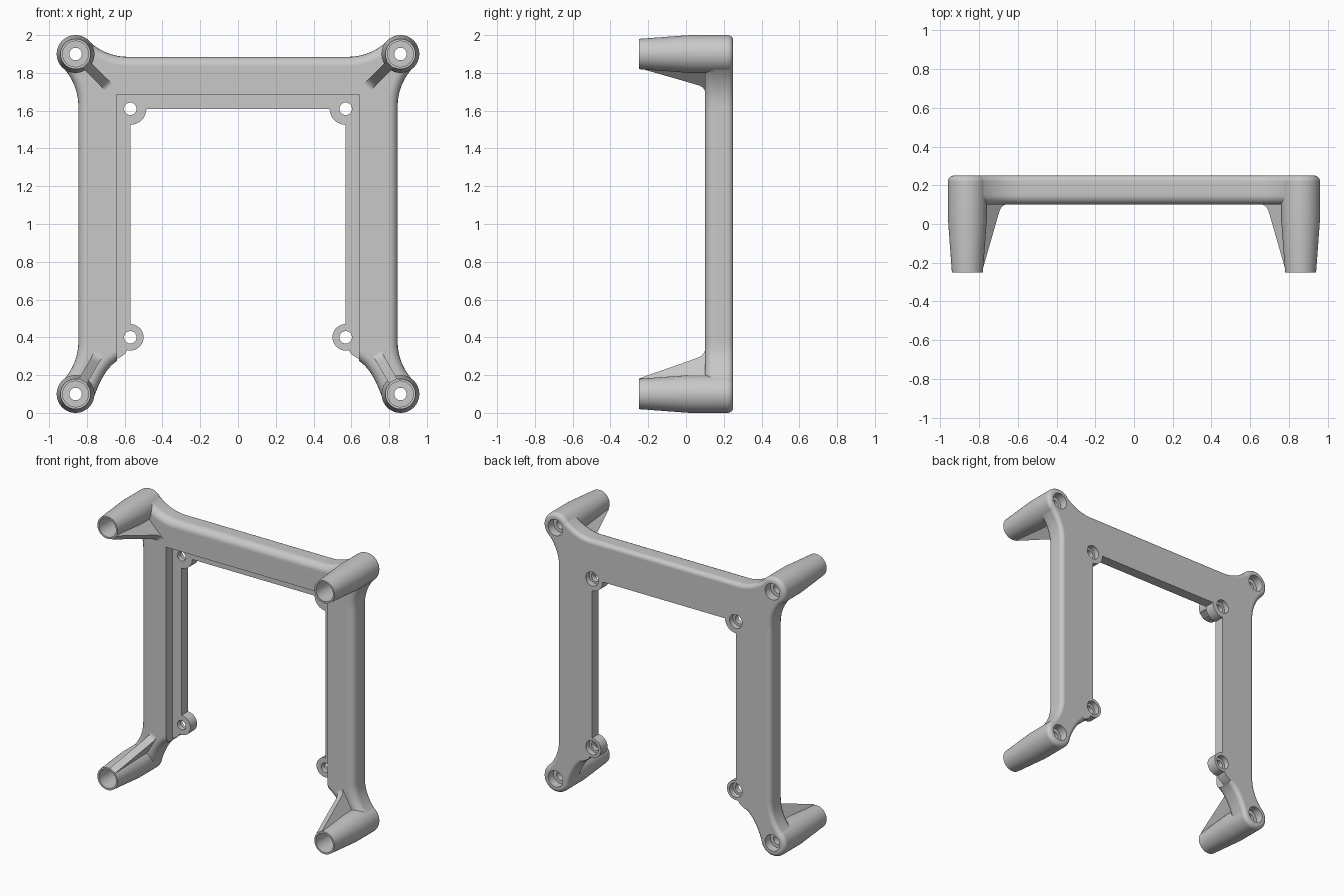
import bpy, bmesh
from math import sin, cos, pi, radians, sqrt, degrees, atan2
from mathutils import Vector

cube = bpy.data.objects.get("Cube")
if cube:
    bpy.data.objects.remove(cube, do_unlink=True)

BACK, FRONT, TIP = 0.25, 0.10, -0.25
POST_X, POST_TOP, POST_LOW, POST_R = 0.86, 1.90, 0.10, 0.10

grey = bpy.data.materials.new("light_grey")
grey.use_nodes = True
grey.diffuse_color = (0.58, 0.58, 0.58, 1)
grey.node_tree.nodes["Principled BSDF"].inputs["Base Color"].default_value = grey.diffuse_color


def loft(name, rings):
    """Closed solid through rings of equal point count, capped at both ends."""
    bm = bmesh.new()
    loops = [[bm.verts.new(p) for p in ring] for ring in rings]
    n = len(loops[0])
    for a, b in zip(loops, loops[1:]):
        for i in range(n):
            j = (i + 1) % n
            bm.faces.new((a[i], a[j], b[j], b[i]))
    bm.faces.new(loops[0])
    bm.faces.new(loops[-1])
    bmesh.ops.recalc_face_normals(bm, faces=bm.faces)
    mesh = bpy.data.meshes.new(name)
    bm.to_mesh(mesh)
    bm.free()
    mesh.materials.append(grey)
    obj = bpy.data.objects.new(name, mesh)
    bpy.context.collection.objects.link(obj)
    return obj


def turned(name, x, z, profile, n=48):
    """Round solid along y from (radius, y) pairs."""
    return loft(name, [[(x + r * cos(2 * pi * i / n), y, z + r * sin(2 * pi * i / n))
                        for i in range(n)] for r, y in profile])


def plate(name, outline, y0, y1):
    return loft(name, [[(x, y, z) for x, z in outline] for y in (y0, y1)])


def combine(target, tool, operation):
    mod = target.modifiers.new("join", 'BOOLEAN')
    mod.operation, mod.solver, mod.object = operation, 'EXACT', tool
    graph = bpy.context.evaluated_depsgraph_get()
    graph.update()
    mesh = bpy.data.meshes.new_from_object(target.evaluated_get(graph))
    target.modifiers.clear()
    target.data = mesh
    bpy.data.objects.remove(tool, do_unlink=True)


def arc(cx, cz, r, a0, a1, n):
    angles = [radians(a0 + (a1 - a0) * i / n) for i in range(n + 1)]
    return [(cx + r * cos(a), cz + r * sin(a)) for a in angles]


def mirrored(half):
    return half + [(-x, z) for x, z in reversed(half)]


# Frame outline: straight beams blending into the round corners
SIDE, TOP, R, r = 0.845, 1.885, 0.30, 0.098
gap = POST_X - SIDE
d = sqrt((R + r) ** 2 - (R - gap) ** 2)
tilt = degrees(atan2(d, R - gap))
p0, p1, p2 = Vector((0.64, 0.275)), Vector((0.714, 0.23)), Vector((0.767, 0.07))
foot = [tuple(p0 * (1 - t) ** 2 + p1 * 2 * t * (1 - t) + p2 * t * t)
        for t in [i / 10 for i in range(10)]]
half = [(0.64, 1.685)] + foot
half += arc(POST_X, POST_LOW, r, 198, 360 + tilt, 20)
half += arc(SIDE + R, POST_LOW + d, R, 180 + tilt, 180, 10)[1:]
half += arc(SIDE + R, POST_TOP - d, R, 180, 180 - tilt, 10)
half += arc(POST_X, POST_TOP, r, -tilt, 90 + tilt, 20)[1:]
half += arc(POST_X - d, TOP + R, R, 270 + tilt, 270, 10)[1:]
outline = [Vector(p) for p in mirrored(half)]
count = len(outline)

# Inward directions for the rounded outer rim; the opening stays sharp
inward = []
for i, p in enumerate(outline):
    if i in (0, count - 1):
        inward.append(Vector((0, 0)))
    elif i in (1, count - 2):
        inward.append(Vector((0, 1.2)))
    else:
        u = (p - outline[i - 1]).normalized()
        v = (outline[(i + 1) % count] - p).normalized()
        m, k = Vector((-u.y, u.x)), Vector((-v.y, v.x))
        inward.append((m + k) / (1 + m.dot(k)))


def rim(radius, face, direction):
    steps = [radians(90) * i / 5 for i in range(6)]
    return [(radius * (1 - cos(a)), face + direction * radius * (1 - sin(a))) for a in steps]


section = rim(0.05, FRONT, 1)[::-1] + rim(0.03, BACK, -1)
rings = []
for off, y in section:
    moved = [p + m * off for p, m in zip(outline, inward)]
    rings.append([(q.x, y, q.y) for q in moved])
frame = loft("mounting_frame", rings)

# Thin ledge around the opening
LEDGE = 0.175
ledge = mirrored([(0.57, 1.61), (0.57, 0.36), (0.60, 0.31), (0.64, 0.285),
                  (0.70, 0.30), (0.70, 1.74)])
# Split the half outline so the ledge forms an upside-down U
ledge = ledge[:6] + ledge[6:]
combine(frame, plate("ledge", ledge, LEDGE, BACK), 'UNION')

ears = [(1.61, 0.085), (0.40, 0.07)]
posts = [(POST_TOP, -45), (POST_LOW, 60)]
post_profile = [(0.08, TIP), (POST_R, 0.02)] + [(POST_R - o, y) for o, y in rim(0.03, BACK, -1)]
rib_profile = [(0.075, TIP), (0.08, TIP), (0.20, 0.045), (0.212, 0.072), (0.228, 0.091),
               (0.25, FRONT), (0.25, 0.15), (0.075, 0.15)]

for s in (-1, 1):
    # Screw ears on the ledge
    for z, radius in ears:
        combine(frame, turned("ear", s * 0.57, z, [(radius, LEDGE), (radius, BACK)], 40), 'UNION')
    # Tapered corner posts with a stiffening rib each
    for z, angle in posts:
        combine(frame, turned("post", s * POST_X, z, post_profile), 'UNION')
        along = Vector((-s * cos(radians(angle)), 0, sin(radians(angle))))
        across = Vector((along.z, 0, -along.x))
        base = Vector((s * POST_X, 0, z))
        sides = [[base + along * q + across * w + Vector((0, y, 0)) for q, y in rib_profile]
                 for w in (-0.025, 0.025)]
        combine(frame, loft("rib", sides), 'UNION')

# Stepped bores through posts and ears
post_bore = [(0.068, -0.3), (0.068, 0.11), (0.033, 0.11), (0.033, 0.19), (0.058, 0.19), (0.058, 0.3)]
ear_bore = [(0.033, 0.1), (0.033, 0.21), (0.05, 0.21), (0.05, 0.3)]
for s in (-1, 1):
    for z, _ in posts:
        combine(frame, turned("post_bore", s * POST_X, z, post_bore, 40), 'DIFFERENCE')
    for z, _ in ears:
        combine(frame, turned("ear_bore", s * 0.57, z, ear_bore, 32), 'DIFFERENCE')

# Smooth curves, crisp corners
bpy.ops.object.select_all(action='DESELECT')
frame.select_set(True)
bpy.context.view_layer.objects.active = frame
bpy.ops.object.shade_smooth_by_angle(angle=radians(30))
weighted = frame.modifiers.new("even_shading", 'WEIGHTED_NORMAL')
weighted.keep_sharp = True
